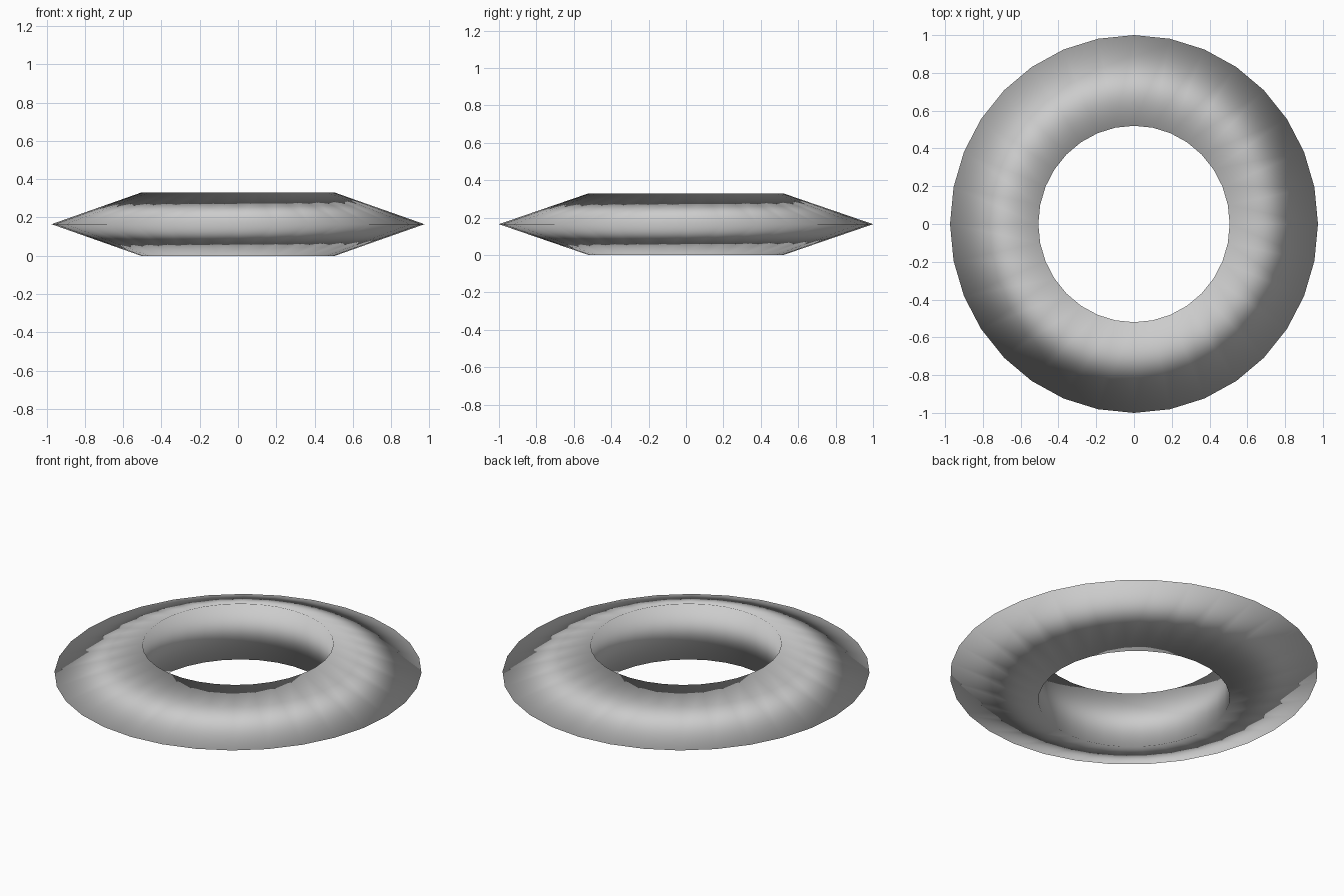
import bpy, bmesh
from math import cos, sin, pi

if "Cube" in bpy.data.objects:
    bpy.data.objects.remove(bpy.data.objects["Cube"])

SEGMENTS = 32
# Triangular cross-section: (radius, height)
PROFILE = [(1.0, 0.165), (0.52, 0.33), (0.52, 0.0)]
X_SCALE = 0.974  # ring is slightly narrower in x

# Ring: sweep the cross-section around z
bm = bmesh.new()
loops = []
for i in range(SEGMENTS):
    a = 2 * pi * i / SEGMENTS
    loops.append([bm.verts.new((r * cos(a) * X_SCALE, r * sin(a), z)) for r, z in PROFILE])
for i in range(SEGMENTS):
    cur, nxt = loops[i], loops[(i + 1) % SEGMENTS]
    for j in range(3):
        k = (j + 1) % 3
        bm.faces.new((cur[j], nxt[j], nxt[k], cur[k]))
bmesh.ops.recalc_face_normals(bm, faces=bm.faces)
for f in bm.faces:
    f.smooth = True

mesh = bpy.data.meshes.new("ring")
bm.to_mesh(mesh)
bm.free()
ring = bpy.data.objects.new("ring", mesh)
bpy.context.collection.objects.link(ring)
